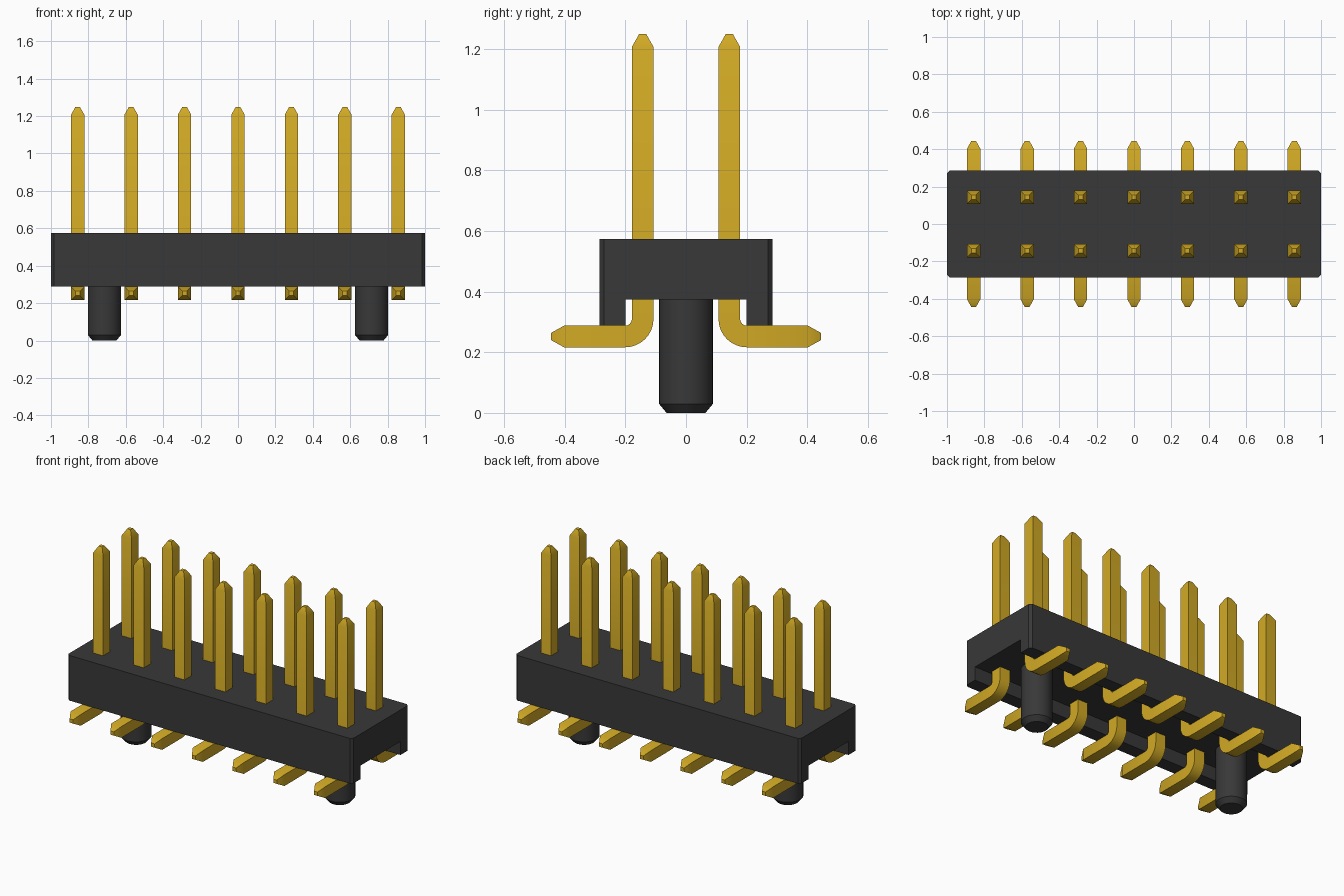
import bpy
import bmesh
from math import sin, cos, pi
from mathutils import Vector

cube = bpy.data.objects.get("Cube")
if cube:
    bpy.data.objects.remove(cube, do_unlink=True)

PITCH = 2 / 7
ROW_Y = PITCH / 2


def material(name, color, metallic=0.0):
    mat = bpy.data.materials.new(name)
    mat.use_nodes = True
    mat.diffuse_color = color
    bsdf = mat.node_tree.nodes["Principled BSDF"]
    bsdf.inputs["Base Color"].default_value = color
    bsdf.inputs["Metallic"].default_value = metallic
    bsdf.inputs["Roughness"].default_value = 0.5
    return mat


def mesh_from(bm, name, mat):
    bmesh.ops.recalc_face_normals(bm, faces=bm.faces)
    mesh = bpy.data.meshes.new(name)
    bm.to_mesh(mesh)
    bm.free()
    mesh.materials.append(mat)
    return mesh


def place(name, mesh, location=(0, 0, 0), turn=0.0):
    obj = bpy.data.objects.new(name, mesh)
    obj.location = location
    obj.rotation_euler.z = turn
    bpy.context.collection.objects.link(obj)
    return obj


def loft(bm, rings):
    """Skin a list of equal-sized point rings and cap both ends."""
    loops = [[bm.verts.new(p) for p in ring] for ring in rings]
    n = len(loops[0])
    for a, b in zip(loops, loops[1:]):
        for i in range(n):
            j = (i + 1) % n
            bm.faces.new((a[i], a[j], b[j], b[i]))
    bm.faces.new(loops[0])
    bm.faces.new(loops[-1])


def smooth(obj):
    bpy.ops.object.select_all(action="DESELECT")
    obj.select_set(True)
    bpy.context.view_layer.objects.active = obj
    bpy.ops.object.shade_smooth_by_angle(angle=pi / 6)


black = material("black plastic", (0.04, 0.04, 0.04, 1))
gold = material("gold metal", (0.64, 0.40, 0.018, 1))

# Housing: channel profile extruded along x, with chamfered upright corners
half = 0.285
profile = [(-half, 0.288), (-0.2, 0.288), (-0.2, 0.374), (0.2, 0.374),
           (0.2, 0.288), (half, 0.288), (half, 0.574), (-half, 0.574)]
bm = bmesh.new()
loft(bm, [[(x, y, z) for y, z in profile] for x in (-1, 1)])
corners = [e for e in bm.edges
           if all(abs(abs(v.co.y) - half) < 1e-4 for v in e.verts)
           and abs(e.verts[0].co.x - e.verts[1].co.x) < 1e-4
           and abs(e.verts[0].co.y - e.verts[1].co.y) < 1e-4]
bmesh.ops.bevel(bm, geom=corners, offset=0.015, segments=1, affect="EDGES")
place("housing", mesh_from(bm, "housing", black))

# Locating pegs: round posts with a chamfered foot
bm = bmesh.new()
loft(bm, [[(r * cos(2 * pi * i / 32), r * sin(2 * pi * i / 32), z)
           for i in range(32)]
          for r, z in ((0.064, 0), (0.089, 0.03), (0.089, 0.38))])
peg = mesh_from(bm, "locating_peg", black)
for side, x in (("left", 1), ("right", -1)):
    smooth(place(side + "_locating_peg", peg, (x * 2.5 * PITCH, 0, 0)))

# Pin: square wire swept from the outward foot, round the bend, to the top tip
WIRE, TIP, BEND = 0.0357, 0.012, 0.058
foot_z = 0.252
path = [(0.445 - ROW_Y, foot_z, 0, TIP), (0.402 - ROW_Y, foot_z, 0, WIRE)]
for k in range(9):
    a = k / 8 * pi / 2
    path.append((BEND - BEND * sin(a), foot_z + BEND - BEND * cos(a), a, WIRE))
path += [(0, 1.207, pi / 2, WIRE), (0, 1.249, pi / 2, TIP)]
bm = bmesh.new()
rings = []
for y, z, a, s in path:
    across, normal = Vector((s, 0, 0)), Vector((0, sin(a), cos(a))) * s
    centre = Vector((0, y, z))
    rings.append([centre + across + normal, centre - across + normal,
                  centre - across - normal, centre + across - normal])
loft(bm, rings)
pin = mesh_from(bm, "pin", gold)

for row, y, turn in (("back", ROW_Y, 0), ("front", -ROW_Y, pi)):
    for i in range(7):
        obj = place(f"{row}_pin_{i + 1}", pin, ((i - 3) * PITCH, y, 0), turn)
smooth(obj)
